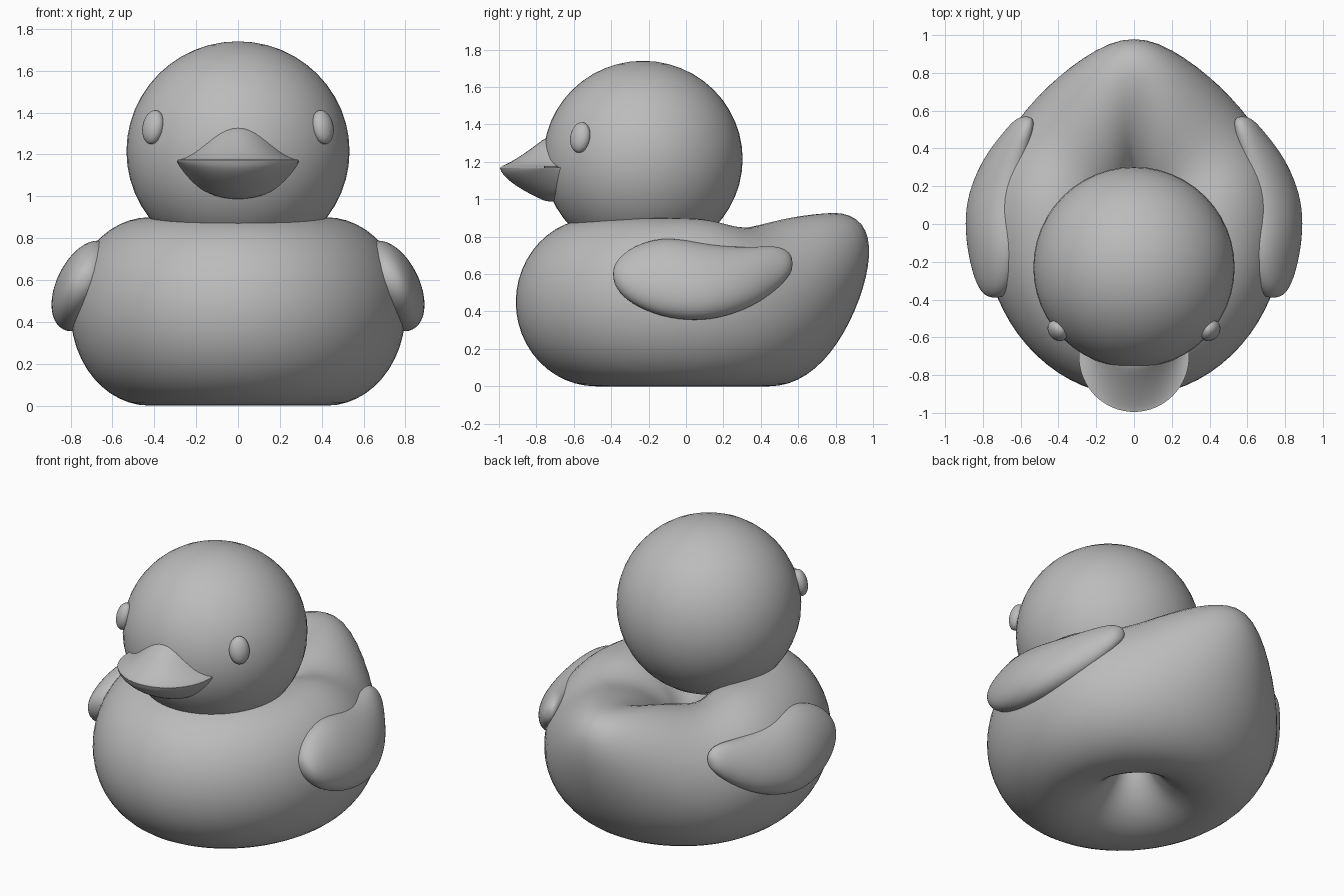
import bpy, bmesh
from math import sin, cos, pi, sqrt, exp, degrees
from mathutils import Vector, Matrix

cube = bpy.data.objects.get("Cube")
if cube:
    bpy.data.objects.remove(cube)

grey = bpy.data.materials.new("plain_grey")
grey.use_nodes = True
COLOUR = (0.5, 0.5, 0.5, 1)
grey.diffuse_color = COLOUR
grey.node_tree.nodes["Principled BSDF"].inputs["Base Color"].default_value = COLOUR


def finish(name, bm, sharp=pi):
    """Turn a bmesh into a smooth shaded object."""
    bmesh.ops.recalc_face_normals(bm, faces=bm.faces)
    for f in bm.faces:
        f.smooth = True
    for e in bm.edges:
        if len(e.link_faces) == 2 and e.calc_face_angle() > sharp:
            e.smooth = False
    mesh = bpy.data.meshes.new(name)
    bm.to_mesh(mesh)
    bm.free()
    mesh.materials.append(grey)
    obj = bpy.data.objects.new(name, mesh)
    bpy.context.collection.objects.link(obj)
    return obj


def loft(rings, loop_rings=False, loop_points=True, caps=False):
    """Join rows of points with quads."""
    bm = bmesh.new()
    rows = [[bm.verts.new(p) for p in ring] for ring in rings]
    n, m = len(rows), len(rows[0])
    for i in range(n if loop_rings else n - 1):
        a, b = rows[i], rows[(i + 1) % n]
        for j in range(m if loop_points else m - 1):
            k = (j + 1) % m
            bm.faces.new((a[j], a[k], b[k], b[j]))
    if caps:
        bm.faces.new(rows[0])
        bm.faces.new(rows[-1])
    return bm


# Body: a fat ring with a narrow hole, its back pulled up into a tail
def body_point(a, v):
    c = cos(a)
    t = 0.53 + 0.47 * cos(v)
    z = 0.45 + 0.45 * sin(v)
    x = 0.80 * sin(a) * t
    y = (0.84 if c > 0 else 0.91) * c * t
    tail = max(0, c) ** 5
    y += 0.34 * tail * (z / 0.9) ** 2
    off = degrees(abs(a if a < pi else a - 2 * pi))
    z *= 1 + 0.03 * tail - 0.06 * exp(-((off - 50) / 20) ** 2)
    return x, y, z


N, M = 72, 48
finish("body", loft([[body_point(2 * pi * i / N, 2 * pi * j / M) for j in range(M)]
                     for i in range(N)], loop_rings=True))


# Head and eyes
def ellipsoid(name, radii, frame, segs):
    bm = bmesh.new()
    bmesh.ops.create_uvsphere(bm, u_segments=segs, v_segments=segs // 2, radius=1,
                              matrix=frame @ Matrix.Diagonal((*radii, 1)))
    return finish(name, bm)


HEAD = Vector((0, -0.23, 1.215))
ellipsoid("head", (0.533, 0.533, 0.525), Matrix.Translation(HEAD), 48)

for side, name in ((1, "left_eye"), (-1, "right_eye")):
    spot = Vector((side * 0.405, -0.565, 1.33))
    turn = (spot - HEAD).to_track_quat('X', 'Z').to_matrix().to_4x4()
    ellipsoid(name, (0.045, 0.06, 0.083), Matrix.Translation(spot) @ turn, 24)


# Beak: two half shells meeting along a rounded rim
def beak(name, height, back):
    half, cols, rows = 0.292, 32, 14
    base, lid = [], []
    for i in range(cols + 1):
        x = -half * cos(pi * i / cols)
        rim = -0.70 - 0.295 * sqrt(max(0, 1 - (x / half) ** 2))
        line = [(x, rim + (back - rim) * (j / rows) ** 1.5) for j in range(rows + 1)]
        base.append([(x, y, 1.17) for x, y in line])
        lid.append([(x, y, 1.17 + height(x / half, min(1, max(0, (y - rim) / 0.25))))
                    for x, y in line])
    bm = loft(lid, loop_points=False)
    flat = loft(base, loop_points=False)
    temp = bpy.data.meshes.new("flat_side")
    flat.to_mesh(temp)
    flat.free()
    bm.from_mesh(temp)
    bpy.data.meshes.remove(temp)
    bmesh.ops.remove_doubles(bm, verts=bm.verts, dist=0.0005)
    finish(name, bm, sharp=0.6)


beak("upper_beak", lambda u, q: 0.004 + 0.16 * max(0, cos(u * pi / 2)) ** 1.5 * q ** 1.25, -0.62)
beak("lower_beak", lambda u, q: -0.183 * max(0, 1 - u * u) ** 0.6 * q ** 0.6, -0.66)

# Wings: leaning oval sections given as y, top, bottom, middle x, half thickness
STATIONS = [
    (-0.39, 0.62, 0.58, 0.74, 0.02), (-0.375, 0.67, 0.52, 0.74, 0.06),
    (-0.30, 0.745, 0.44, 0.74, 0.10), (-0.13, 0.805, 0.365, 0.735, 0.14),
    (0.05, 0.775, 0.345, 0.73, 0.15), (0.2, 0.75, 0.365, 0.71, 0.14),
    (0.36, 0.745, 0.425, 0.675, 0.11), (0.48, 0.755, 0.51, 0.63, 0.075),
    (0.55, 0.725, 0.585, 0.605, 0.05), (0.57, 0.68, 0.63, 0.595, 0.02)]


def wing_ring(side, y, top, bottom, mid, thick):
    ring = []
    for k in range(20):
        a = 2 * pi * k / 20
        z = (top + bottom) / 2 + (top - bottom) / 2 * sin(a)
        x = mid + thick * cos(a) - 0.3 * (z - 0.58)
        ring.append((side * x, y, z))
    return ring


for side, name in ((1, "left_wing"), (-1, "right_wing")):
    wing = finish(name, loft([wing_ring(side, *s) for s in STATIONS], caps=True))
    wing.modifiers.new("smooth", 'SUBSURF').levels = 2
    wing.modifiers["smooth"].render_levels = 2
